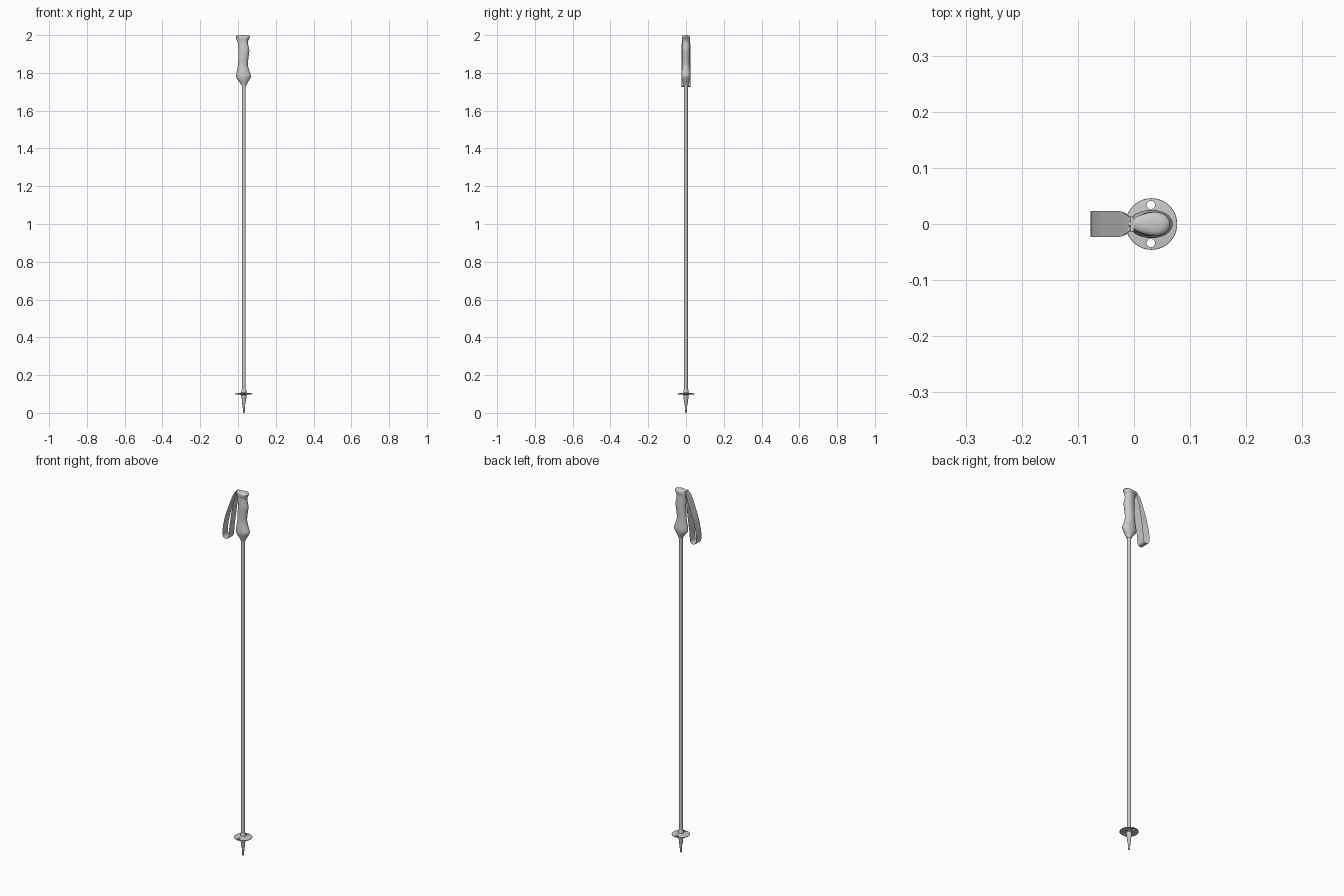
import bpy, math
from mathutils import Vector

if "Cube" in bpy.data.objects:
    bpy.data.objects.remove(bpy.data.objects["Cube"])

CX = 0.031  # shaft axis


def make(name, verts, faces, angle=35):
    me = bpy.data.meshes.new(name)
    me.from_pydata(verts, [], faces)
    ob = bpy.data.objects.new(name, me)
    bpy.context.collection.objects.link(ob)
    bpy.ops.object.select_all(action='DESELECT')
    bpy.context.view_layer.objects.active = ob
    ob.select_set(True)
    bpy.ops.object.shade_smooth_by_angle(angle=math.radians(angle))
    return ob


def spline(pts, steps):
    """Catmull-Rom through a list of tuples."""
    out = []
    for i in range(len(pts) - 1):
        a, b, c, d = (Vector(pts[min(max(k, 0), len(pts) - 1)]) for k in range(i - 1, i + 3))
        for s in range(steps):
            t = s / steps
            out.append(0.5 * (2*b + (c - a)*t + (2*a - 5*b + 4*c - d)*t*t + (3*b - a - 3*c + d)*t**3))
    return out + [Vector(pts[-1])]


def loft(name, rings, n=32, angle=35):
    """Oval rings (z, x_min, x_max, half_y, egg) stacked and capped; egg narrows the -x end."""
    verts, faces = [], []
    for z, x0, x1, hy, egg in rings:
        for k in range(n):
            a = 2 * math.pi * k / n
            verts.append(((x0 + x1)/2 + (x1 - x0)/2 * math.cos(a),
                          hy * math.sin(a) * (1 + egg * math.cos(a)), z))
    for r in range(len(rings) - 1):
        for k in range(n):
            m = (k + 1) % n
            faces.append((r*n + k, r*n + m, (r+1)*n + m, (r+1)*n + k))
    faces += [tuple(reversed(range(n))), tuple(range((len(rings)-1)*n, len(rings)*n))]
    return make(name, verts, faces, angle)


def lathe(name, profile, n=32):
    return loft(name, [(z, CX - r, CX + r, r, 0) for z, r in profile], n)


# Shaft
shaft = lathe("shaft", [(0.10, 0.0095), (1.76, 0.0095)], 24)
shaft.data.flip_normals()

# Tip and ferrule
lathe("tip", [(0, 0.003), (0.004, 0.0045), (0.045, 0.007), (0.055, 0.007)], 20)
lathe("ferrule", [(0.045, 0.007), (0.049, 0.009), (0.075, 0.011), (0.10, 0.011)], 24)

# Basket collar
lathe("basket_collar", [(0.073, 0.0115), (0.076, 0.013), (0.094, 0.014), (0.097, 0.018), (0.106, 0.018),
                        (0.109, 0.014), (0.122, 0.013), (0.125, 0.011)])

# Basket disc with two round holes
basket = lathe("basket", [(0.097, 0.018), (0.0985, 0.044), (0.1005, 0.046), (0.1025, 0.0455), (0.106, 0.018)], 48)
for y in (-0.034, 0.034):
    bpy.ops.mesh.primitive_cylinder_add(vertices=20, radius=0.0075, depth=0.06, location=(CX - 0.001, y, 0.10))
    cutter = bpy.context.object
    cutter.name = "basket_hole_cutter"
    cutter.hide_render = True
    bpy.ops.object.select_all(action='DESELECT')
    bpy.context.view_layer.objects.active = basket
    basket.select_set(True)
    m = basket.modifiers.new("hole", 'BOOLEAN')
    m.operation, m.object, m.solver = 'DIFFERENCE', cutter, 'EXACT'
    bpy.ops.object.modifier_apply(modifier=m.name)
    bpy.data.objects.remove(cutter)

# Moulded hand grip
grip = [(1.732, 0.019, 0.043, 0.012, 0), (1.745, 0.012, 0.049, 0.016, 0),
        (1.768, -0.006, 0.063, 0.023, 0), (1.785, -0.010, 0.069, 0.025, 0.05),
        (1.81, -0.006, 0.060, 0.023, 0.05), (1.845, 0.000, 0.052, 0.020, 0),
        (1.885, 0.002, 0.056, 0.021, 0), (1.92, 0.002, 0.060, 0.021, 0.05),
        (1.95, 0.000, 0.054, 0.019, 0.15), (1.968, -0.004, 0.053, 0.018, 0.25),
        (1.983, -0.010, 0.060, 0.020, 0.35), (1.991, -0.011, 0.064, 0.020, 0.35)]
rings = [tuple(v) for v in spline(grip, 4)]
rings += [(1.996, -0.010, 0.061, 0.018, 0.35), (1.9985, -0.006, 0.053, 0.013, 0.3), (2.0, 0.005, 0.040, 0.006, 0.1)]
loft("grip", rings, 40, 50)

# Strap anchor plate on the back of the grip head
bpy.ops.mesh.primitive_cube_add(size=1, location=(-0.003, 0, 1.990))
anchor = bpy.context.object
anchor.name = "strap_anchor"
anchor.scale = (0.006, 0.026, 0.018)

# Webbing wrist strap, a single inward-facing sheet: (x, z, half width) along the loop
path = spline([(0.000, 1.994, 0.012), (-0.009, 1.992, 0.013), (-0.022, 1.962, 0.022), (-0.041, 1.91, 0.0235),
               (-0.062, 1.85, 0.0235), (-0.075, 1.79, 0.0235), (-0.077, 1.748, 0.0235), (-0.070, 1.729, 0.0235),
               (-0.049, 1.728, 0.0235), (-0.041, 1.745, 0.0235), (-0.037, 1.79, 0.0235), (-0.027, 1.86, 0.023),
               (-0.016, 1.93, 0.020), (-0.008, 1.97, 0.014), (0.000, 1.985, 0.012)], 5)
verts, faces = [], []
for x, z, h in path:
    verts += [(x, -h, z), (x, h, z)]
for i in range(len(path) - 1):
    faces.append((2*i + 2, 2*i + 3, 2*i + 1, 2*i))
make("wrist_strap", verts, faces, 40)
